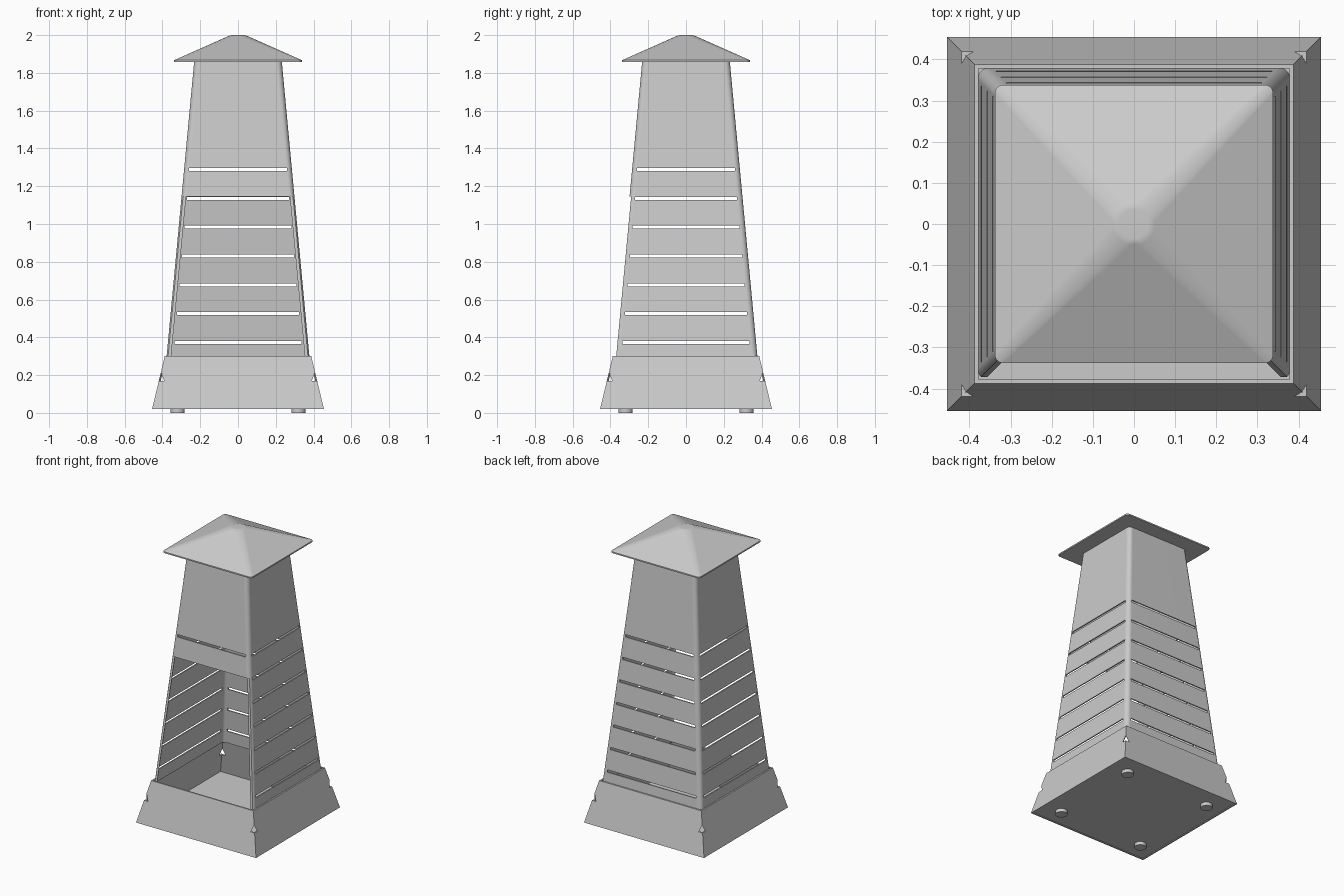
import bpy, bmesh, math
from mathutils import Matrix, Vector

if "Cube" in bpy.data.objects:
    bpy.data.objects.remove(bpy.data.objects["Cube"])

GREY = (0.6, 0.6, 0.6, 1)
metal = bpy.data.materials.new("light grey sheet metal")
metal.use_nodes = True
metal.diffuse_color = GREY
metal.node_tree.nodes["Principled BSDF"].inputs["Base Color"].default_value = GREY

BODY_LOW, BODY_TOP = 0.28, 1.862
OPENING_TOP = 1.145


def body_half(z):
    """Half width of the tapering body at height z."""
    return 0.378 - (z - 0.3) * 0.0936


def base_half(z):
    """Half width of the flared base at height z."""
    return 0.455 - (z - 0.02) * 0.24


def finish(bm, name):
    bmesh.ops.recalc_face_normals(bm, faces=bm.faces)
    mesh = bpy.data.meshes.new(name)
    bm.to_mesh(mesh)
    bm.free()
    ob = bpy.data.objects.new(name, mesh)
    bpy.context.collection.objects.link(ob)
    mesh.materials.append(metal)
    return ob


def square_ring(bm, half, z, r, seg=6):
    """Square of vertices with corners rounded by r."""
    ring = []
    for c in range(4):
        centre = Matrix.Rotation(c * math.pi / 2, 3, 'Z') @ Vector((half - r, half - r, z))
        for i in range(seg + 1 if r else 1):
            a = (c + i / seg) * math.pi / 2
            ring.append(bm.verts.new(centre + r * Vector((math.cos(a), math.sin(a), 0))))
    return ring


def loft(name, levels, shell):
    """Skin (half, z, radius) levels; a shell wraps round to its first level."""
    bm = bmesh.new()
    rings = [square_ring(bm, *level) for level in levels]
    pairs = list(zip(rings, rings[1:]))
    if shell:
        pairs.append((rings[-1], rings[0]))
    else:
        bm.faces.new(rings[0])
        bm.faces.new(rings[-1])
    for low, high in pairs:
        for i in range(len(low)):
            j = (i + 1) % len(low)
            bm.faces.new((low[i], low[j], high[j], high[i]))
    return finish(bm, name)


def box(bm, size, matrix):
    return bmesh.ops.create_cube(bm, size=1, matrix=matrix @ Matrix.Diagonal((*size, 1)))["verts"]


def cut(ob, cutter):
    cutter.hide_render = True
    mod = ob.modifiers.new("cut", 'BOOLEAN')
    mod.operation, mod.solver, mod.object = 'DIFFERENCE', 'EXACT', cutter
    bpy.ops.object.select_all(action='DESELECT')
    bpy.context.view_layer.objects.active = ob
    ob.select_set(True)
    bpy.ops.object.modifier_apply(modifier="cut")
    bpy.data.objects.remove(cutter)


def smooth(ob):
    bpy.ops.object.select_all(action='DESELECT')
    bpy.context.view_layer.objects.active = ob
    ob.select_set(True)
    bpy.ops.object.shade_smooth_by_angle(angle=math.radians(30))
    mod = ob.modifiers.new("even shading", 'WEIGHTED_NORMAL')
    mod.keep_sharp = True


# Tapering body shell with rounded corners
wall, radius = 0.008, 0.028
low, top = body_half(BODY_LOW), body_half(BODY_TOP)
body = loft("body", [(low, BODY_LOW, radius), (top, BODY_TOP, radius),
                     (top - wall, BODY_TOP, radius - wall),
                     (low - wall, BODY_LOW, radius - wall)], True)

# Large opening in the front, following the slope of the panel
bm = bmesh.new()
for v in box(bm, (1, 0.1, OPENING_TOP - 0.2), Matrix.Translation((0, -0.05, (OPENING_TOP + 0.2) / 2))):
    v.co.y -= body_half(v.co.z) - 0.0085
cut(body, finish(bm, "opening_cutter"))

# Vent slots on every side
bm = bmesh.new()
for n in range(7):
    z = 0.373 + n * 0.1525
    half = body_half(z)
    for side in range(4):
        if side == 3 and z < OPENING_TOP:
            continue
        turn = Matrix.Rotation(side * math.pi / 2, 4, 'Z')
        box(bm, (0.04, 1.81 * half, 0.016), turn @ Matrix.Translation((half, 0, z)))
cut(body, finish(bm, "slot_cutter"))
smooth(body)

# Flared base skirt, mitred at the corners
rim = 0.01
low, top = base_half(0.02), base_half(0.3)
base = loft("base_skirt", [(low, 0.02, 0), (top, 0.3, 0),
                           (top - rim, 0.3, 0), (low - rim, 0.02, 0)], True)

# Triangular relief notches at the base corners
bm = bmesh.new()
for c in range(4):
    turn = Matrix.Rotation((c + 0.5) * math.pi / 2, 3, 'Z')
    ends = [[bm.verts.new(turn @ Vector((d, y, z))) for y, z in
             ((-0.021, 0.168), (0.021, 0.168), (0, 0.215))] for d in (0.48, 0.7)]
    for end in ends:
        bm.faces.new(end)
    for i in range(3):
        j = (i + 1) % 3
        bm.faces.new((ends[0][i], ends[0][j], ends[1][j], ends[1][i]))
cut(base, finish(bm, "notch_cutter"))

# Floor plate, slightly inside the skirt
loft("floor_plate", [(0.443, 0.023, 0), (0.443, 0.031, 0)], False)

# Four round feet
for x, side in ((-0.32, "right"), (0.32, "left")):
    for y, end in ((-0.32, "front"), (0.32, "back")):
        bm = bmesh.new()
        bmesh.ops.create_cone(bm, cap_ends=True, segments=32, radius1=0.037, radius2=0.037,
                              depth=0.025, matrix=Matrix.Translation((x, y, 0.0125)))
        smooth(finish(bm, f"{end}_{side}_foot"))

# Pyramid roof with soft ridges and a small flat crown
roof = loft("roof", [(0.338, 1.858, 0.02), (0.338, 1.867, 0.02),
                     (0.05, 1.995, 0.045), (0.035, 2.0, 0.033)], False)
smooth(roof)
